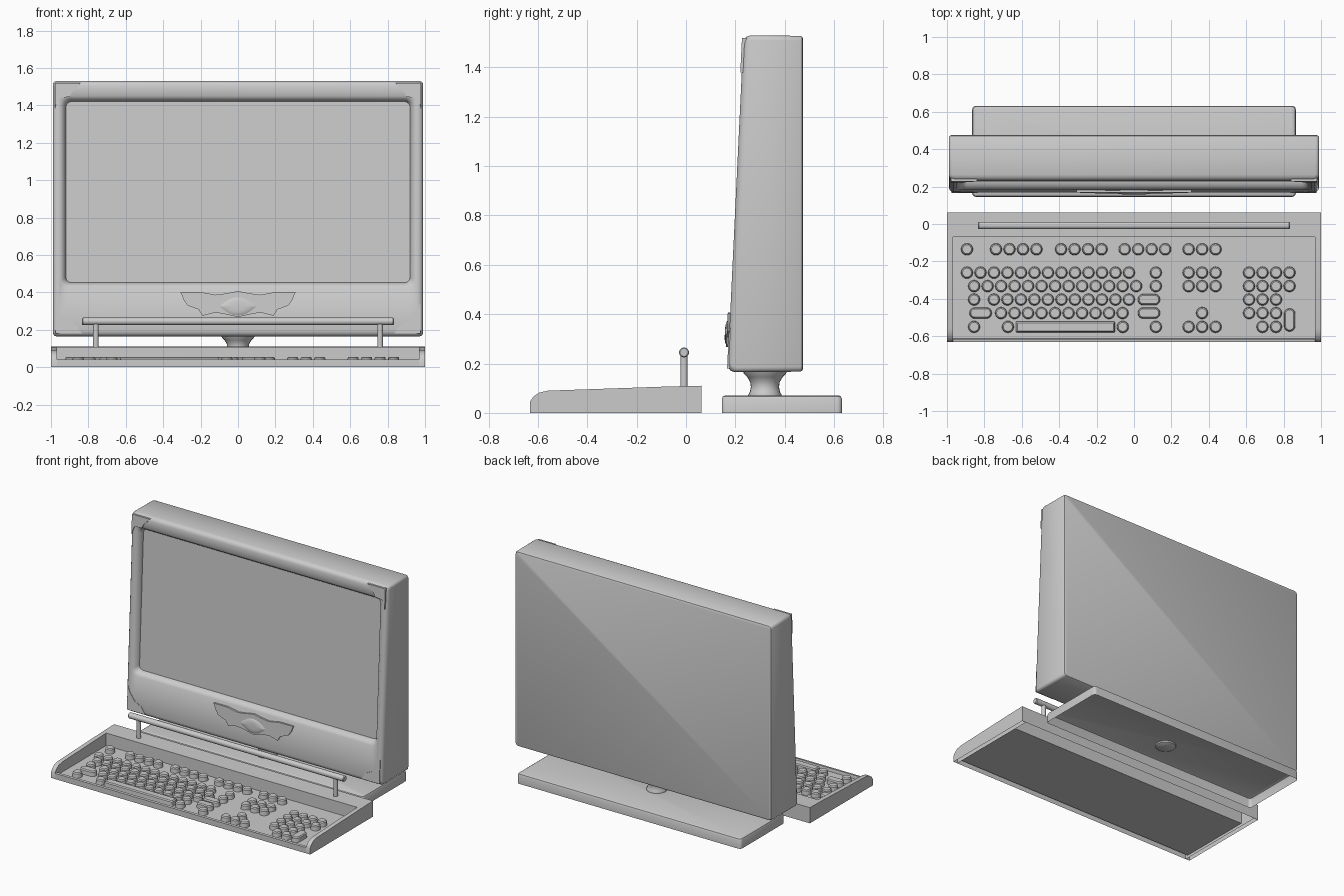
import bpy, bmesh
from math import sin, cos, pi

if "Cube" in bpy.data.objects:
    bpy.data.objects.remove(bpy.data.objects["Cube"])


def finish(bm, name, angle=35):
    bmesh.ops.recalc_face_normals(bm, faces=bm.faces)
    me = bpy.data.meshes.new(name)
    bm.to_mesh(me)
    bm.free()
    ob = bpy.data.objects.new(name, me)
    bpy.context.collection.objects.link(ob)
    bpy.ops.object.select_all(action='DESELECT')
    ob.select_set(True)
    bpy.context.view_layer.objects.active = ob
    bpy.ops.object.shade_smooth_by_angle(angle=angle * pi / 180)
    return ob


def loft(bm, rings, cap0=True, cap1=True, closed=True):
    """Skin a list of equal-length point rings."""
    vs = [[bm.verts.new(p) for p in ring] for ring in rings]
    n = len(vs[0])
    for a, b in zip(vs, vs[1:]):
        for i in range(n if closed else n - 1):
            j = (i + 1) % n
            bm.faces.new((a[i], a[j], b[j], b[i]))
    if cap0:
        bm.faces.new(vs[0][::-1])
    if cap1:
        bm.faces.new(vs[-1])


def rounded(x0, x1, y0, y1, r, n=4):
    """Rounded rectangle outline in 2D."""
    r = min(r, (x1 - x0) / 2 - 1e-4, (y1 - y0) / 2 - 1e-4)
    pts = []
    for k, (cx, cy) in enumerate([(x1 - r, y1 - r), (x0 + r, y1 - r), (x0 + r, y0 + r), (x1 - r, y0 + r)]):
        for i in range(n + 1):
            a = (k + i / n) * pi / 2
            pts.append((cx + r * cos(a), cy + r * sin(a)))
    return pts


def front(z):
    """y of the sloping monitor front at height z."""
    return 0.168 + (z - 0.17) * 0.048


def circle(r, n=24):
    return [(r * cos(2 * pi * i / n), r * sin(2 * pi * i / n)) for i in range(n)]


# Monitor shell: back, sides, rounded frame and recessed screen
bm = bmesh.new()
rings = []
for y, i in ((0.475, 0.012), (0.471, 0.004), (0.463, 0.0)):
    rings.append([(x, y, z) for x, z in rounded(-0.99 + i, 0.99 - i, 0.167 + i, 1.528 - i, 0.02)])
for hx, z0, z1, r, d in ((0.99, 0.165, 1.53, 0.02, 0.03), (0.986, 0.17, 1.526, 0.025, 0.014),
                         (0.977, 0.18, 1.517, 0.03, 0.004), (0.964, 0.195, 1.504, 0.03, 0.0),
                         (0.946, 0.425, 1.45, 0.04, 0.002), (0.932, 0.44, 1.434, 0.035, 0.014),
                         (0.922, 0.45, 1.422, 0.03, 0.032), (0.92, 0.452, 1.42, 0.03, 0.045)):
    rings.append([(x, front(z) + d, z) for x, z in rounded(-hx, hx, z0, z1, r)])
loft(bm, rings)
finish(bm, "monitor")

# Corner trims, thin plates mirrored left and right
upper = [(0.978, 1.52), (0.84, 1.52), (0.865, 1.492), (0.888, 1.47), (0.90, 1.445), (0.955, 1.44), (0.97, 1.41), (0.978, 1.38)]
lower = [(0.975, 0.18), (0.975, 0.345), (0.955, 0.30), (0.915, 0.25), (0.865, 0.225), (0.835, 0.18)]
for name, pts, t in (("upper_corner_trim", upper, 0.006), ("lower_corner_trim", lower, 0.002)):
    bm = bmesh.new()
    for s in (1, -1):
        loft(bm, [[(s * x, front(z) + d, z) for x, z in pts] for d in (0.03, -t)])
    finish(bm, name)

# Winged trim plate with a lens-shaped boss
half = [(0.0, 0.407), (0.06, 0.395), (0.12, 0.387), (0.20, 0.402), (0.308, 0.402), (0.29, 0.36), (0.27, 0.33),
        (0.21, 0.308), (0.19, 0.275), (0.13, 0.29), (0.09, 0.288), (0.0, 0.268)]
outline = half + [(-x, z) for x, z in half[-2:0:-1]]
bm = bmesh.new()
loft(bm, [[(x, front(z) + d, z) for x, z in outline] for d in (0.01, -0.01)])
finish(bm, "trim_plate")
bm = bmesh.new()
rings = []
for k, d in ((1.0, -0.009), (0.85, -0.014), (0.6, -0.017), (0.3, -0.018)):
    ring = []
    for i in range(32):
        a = 2 * pi * i / 32
        z = 0.325 + 0.05 * k * sin(a) * abs(sin(a))
        ring.append((0.1 * k * cos(a), front(z) + d, z))
    rings.append(ring)
loft(bm, rings, cap0=False)
finish(bm, "trim_boss")

# Stand: base shell open underneath, lathed neck
bm = bmesh.new()
loft(bm, [[(x, y, z) for x, y in rounded(-0.865 + i, 0.865 - i, 0.145 + i, 0.632 - i, 0.02)]
          for z, i in ((0, 0), (0.056, 0), (0.066, 0.004), (0.071, 0.014))], cap0=False)
finish(bm, "stand_base")
bm = bmesh.new()
loft(bm, [[(x, 0.32 + y, z) for x, y in circle(r)] for z, r in
          ((0.052, 0.045), (0.062, 0.066), (0.072, 0.068), (0.085, 0.061), (0.105, 0.057),
           (0.125, 0.06), (0.145, 0.072), (0.158, 0.085), (0.175, 0.092))])
finish(bm, "stand_neck", 50)

# Keyboard tray (sheet profile, open underneath)
tray = [(-0.632, 0), (-0.632, 0.04), (-0.615, 0.042), (-0.612, 0.02), (-0.07, 0.02), (-0.07, 0.107), (0.062, 0.11), (0.062, 0)]
bm = bmesh.new()
loft(bm, [[(x, y, z) for y, z in tray] for x in (-0.969, 0.969)], False, False, closed=False)
finish(bm, "keyboard_tray")

# Keyboard side cheeks
cheek = [(-0.632, 0), (-0.632, 0.045), (-0.618, 0.066), (-0.595, 0.082), (-0.56, 0.09), (-0.07, 0.107), (0.062, 0.11), (0.062, 0)]
bm = bmesh.new()
for s in (1, -1):
    loft(bm, [[(s * x, y, z) for y, z in cheek] for x in (0.969, 1.0)], closed=False)
finish(bm, "keyboard_cheeks")

# Keys: (y, [(first x, count), ...]) rows of round caps, then long caps
S = 0.0722
rows = [(-0.135, [(-0.893, 1), (-0.738, 4), (-0.39, 4), (-0.05, 4), (0.292, 3)]),
        (-0.26, [(-0.893, 13), (0.117, 1), (0.292, 3), (0.615, 4)]),
        (-0.332, [(-0.855, 13), (0.117, 1), (0.292, 3), (0.615, 4)]),
        (-0.404, [(-0.855, 1), (-0.749, 11), (0.615, 3)]),
        (-0.476, [(-0.711, 10), (0.364, 1), (0.615, 3)]),
        (-0.55, [(-0.855, 1), (-0.674, 1), (-0.06, 1), (0.117, 1), (0.292, 3), (0.687, 2)])]
caps = [(x + S * i, y, 0.032, 0.032, 0.032) for y, runs in rows for x, n in runs for i in range(n)]
caps += [(0.08, -0.404, 0.06, 0.03, 0.03), (0.08, -0.476, 0.06, 0.03, 0.03),
         (-0.82, -0.476, 0.06, 0.03, 0.03), (0.832, -0.513, 0.03, 0.062, 0.03),
         (-0.367, -0.55, 0.265, 0.03, 0.006)]
bm = bmesh.new()
for x, y, hx, hy, r in caps:
    loft(bm, [[(px, py, z) for px, py in rounded(x - hx + i, x + hx - i, y - hy + i, y + hy - i, max(r - i, 0.003))]
              for z, i in ((0.02, 0), (0.048, 0.002), (0.055, 0.008))], cap0=False)
finish(bm, "keys")

# Rail with two posts
bm = bmesh.new()
loft(bm, [[(x, -0.008 + a, 0.245 + b) for a, b in circle(r)]
          for x, r in ((-0.833, 0.016), (-0.828, 0.02), (0.828, 0.02), (0.833, 0.016))])
finish(bm, "rail")
bm = bmesh.new()
for s in (1, -1):
    loft(bm, [[(s * 0.76 + a, -0.008 + b, z) for a, b in circle(0.015, 16)] for z in (0.1, 0.24)])
finish(bm, "rail_posts")
